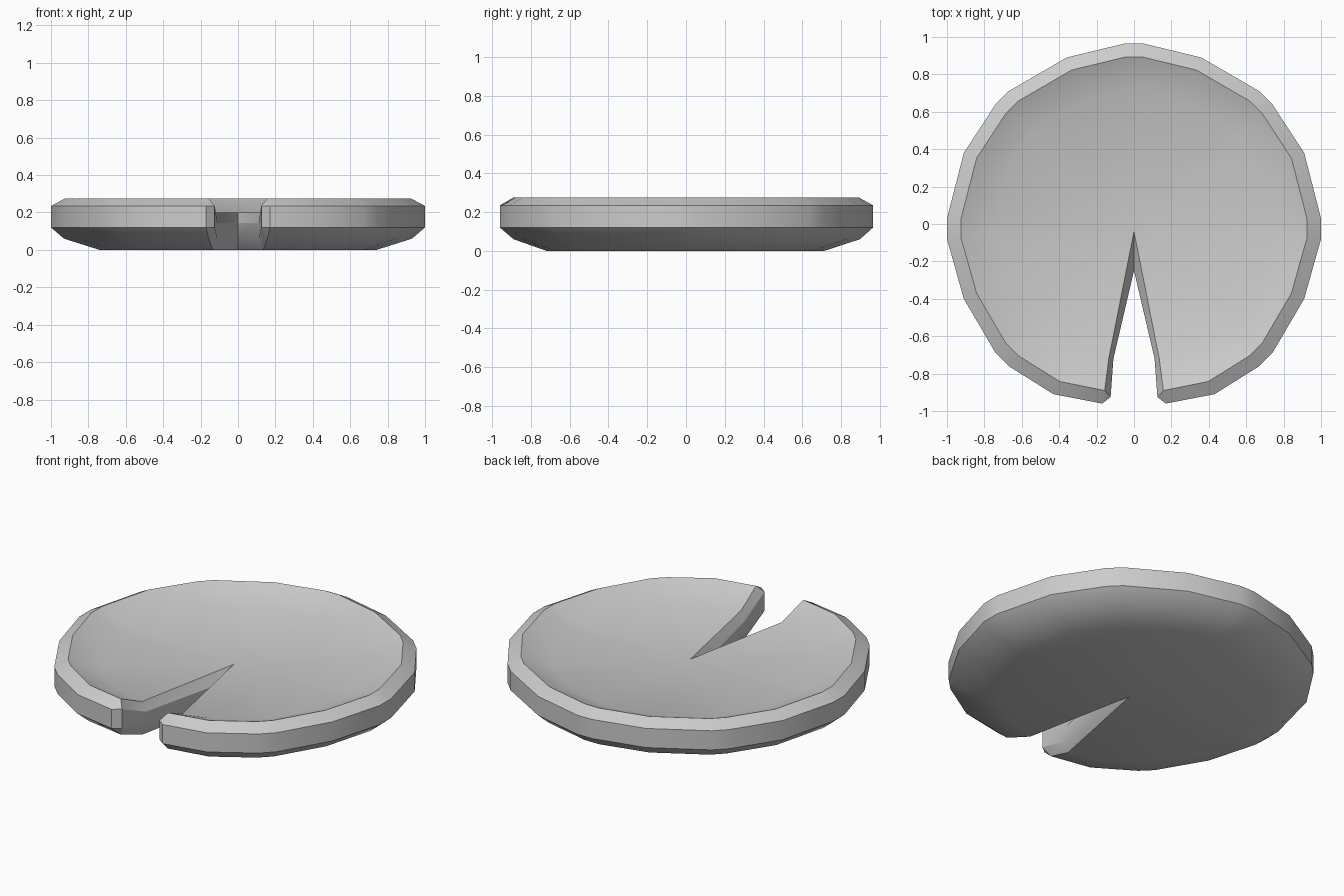
import bpy, bmesh, math

cube = bpy.data.objects.get("Cube")
if cube:
    bpy.data.objects.remove(cube, do_unlink=True)

# Outline of the left half, from the notch corner round to the back
OUTLINE = [(0.17, -0.96), (0.43, -0.91), (0.67, -0.76), (0.74, -0.69),
           (0.91, -0.40), (1.0, -0.08), (1.0, 0.03), (0.91, 0.38),
           (0.74, 0.64), (0.67, 0.71), (0.36, 0.89), (0.05, 0.965)]
APEX_Y = -0.04


def ring(scale, z, notch):
    """Closed loop: three notch points, then the scaled rim, then the mirror."""
    rim = [(x * scale, y * scale, z) for x, y in OUTLINE]
    if scale < 1:
        rim[0] = notch[2]
    half = list(notch) + rim
    return half + [(-x, y, h) for x, y, h in reversed(half[1:])]


def rim_notch(z_in, z_out):
    """Notch edge of a bevelled rim, dipping toward the middle."""
    return [(0, APEX_Y, z_in), (0.135, -0.72, z_in), (0.157, -0.89, z_out)]


def wall_notch(z_in, z_out):
    """Upright wall of the notch."""
    return [(0, -0.25, z_in), (0.11, -0.72, z_in), (0.125, -0.925, z_out)]


def floor_notch(z):
    return [(0, APEX_Y, z)] + [(0.135, -0.72, z)] * 2


def centre(z):
    return [(0, APEX_Y, z)] * (2 * len(OUTLINE) + 5)


# Rings from the underside, round the edge, to the dished top
rings = [
    centre(0.0),
    ring(0.74, 0.0, floor_notch(0.0)),
    ring(0.93, 0.06, rim_notch(0.0, 0.06)),
    ring(1.0, 0.12, wall_notch(0.06, 0.12)),
    ring(1.0, 0.235, wall_notch(0.145, 0.235)),
    ring(0.925, 0.275, rim_notch(0.2, 0.275)),
    ring(0.74, 0.2, floor_notch(0.2)),
    centre(0.2),
]

bm = bmesh.new()
loops = [[bm.verts.new(p) for p in r] for r in rings]
for low, high in zip(loops, loops[1:]):
    n = len(low)
    for i in range(n):
        j = (i + 1) % n
        bm.faces.new((low[i], low[j], high[j], high[i]))
bmesh.ops.remove_doubles(bm, verts=bm.verts, dist=0.0005)
bmesh.ops.dissolve_degenerate(bm, edges=bm.edges, dist=0.0005)
bmesh.ops.recalc_face_normals(bm, faces=bm.faces)

mesh = bpy.data.meshes.new("lily_pad")
bm.to_mesh(mesh)
bm.free()
pad = bpy.data.objects.new("lily_pad", mesh)
bpy.context.collection.objects.link(pad)

# Plain grey material
grey = bpy.data.materials.new("light_grey")
grey.use_nodes = True
colour = (0.6, 0.6, 0.6, 1)
grey.diffuse_color = colour
grey.node_tree.nodes["Principled BSDF"].inputs["Base Color"].default_value = colour
mesh.materials.append(grey)

# Smooth faces with crisp rim edges
bpy.ops.object.select_all(action='DESELECT')
pad.select_set(True)
bpy.context.view_layer.objects.active = pad
bpy.ops.object.shade_smooth_by_angle(angle=math.radians(30))
